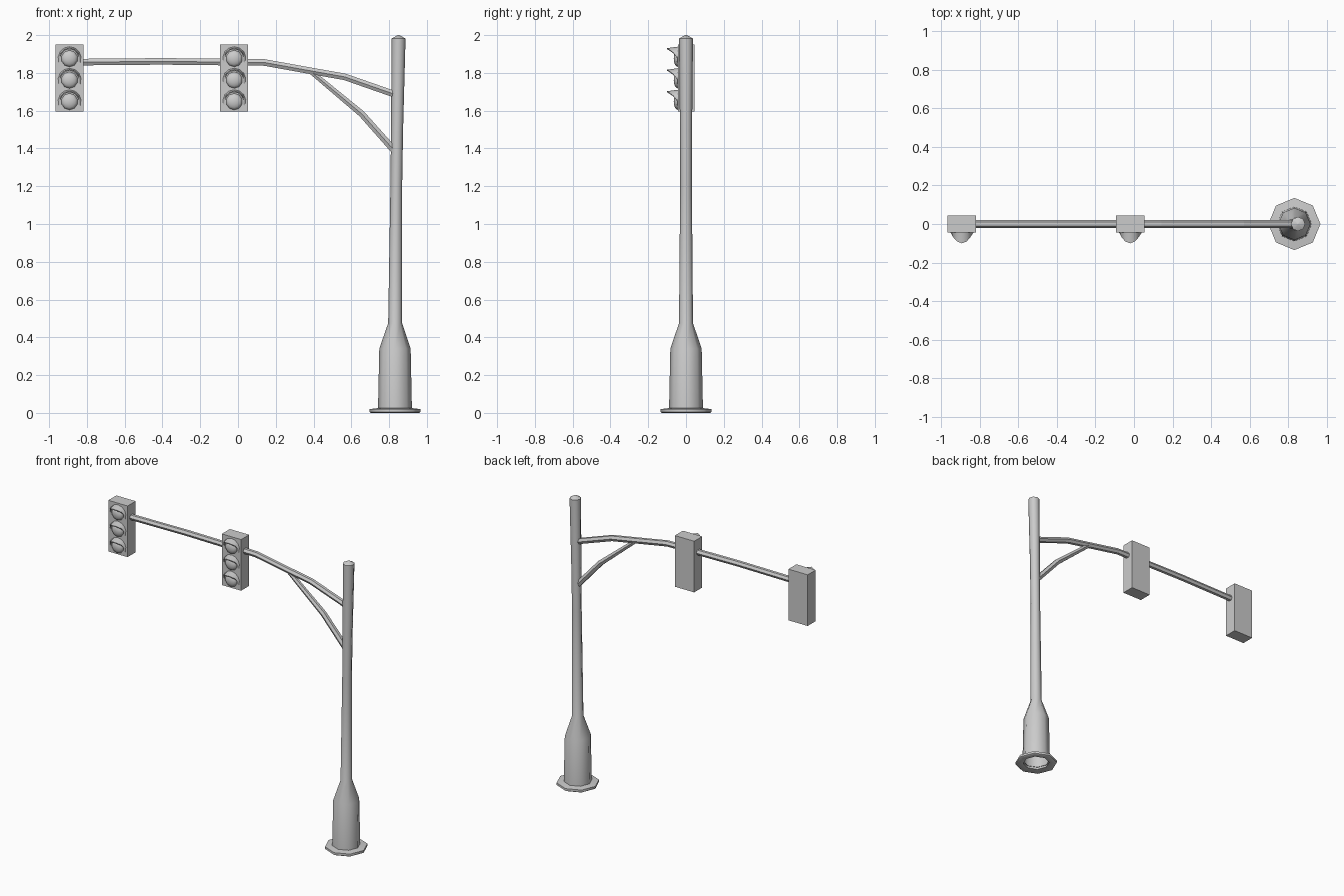
import bpy, bmesh
from math import sin, cos, pi, radians
from mathutils import Vector

if "Cube" in bpy.data.objects:
    bpy.data.objects.remove(bpy.data.objects["Cube"])


def make(name, bm, angle=None):
    bmesh.ops.recalc_face_normals(bm, faces=bm.faces)
    me = bpy.data.meshes.new(name)
    bm.to_mesh(me)
    bm.free()
    ob = bpy.data.objects.new(name, me)
    bpy.context.collection.objects.link(ob)
    if angle:
        bpy.ops.object.select_all(action='DESELECT')
        bpy.context.view_layer.objects.active = ob
        ob.select_set(True)
        bpy.ops.object.shade_smooth_by_angle(angle=radians(angle))
    return ob


def skin(bm, rings, closed=True):
    """Bridge consecutive rings of points with quads."""
    vs = [[bm.verts.new(p) for p in r] for r in rings]
    n = len(vs[0])
    for a, b in zip(vs, vs[1:]):
        for i in range(n if closed else n - 1):
            j = (i + 1) % n
            bm.faces.new((a[i], a[j], b[j], b[i]))
    return vs


def lathe(name, profile, sides=8, cap_top=False):
    """Profile entries are (radius, z, centre x)."""
    bm = bmesh.new()
    vs = skin(bm, [[(x + r * cos(2 * pi * i / sides), r * sin(2 * pi * i / sides), z)
                    for i in range(sides)] for r, z, x in profile])
    if cap_top:
        bm.faces.new(vs[-1])
    return make(name, bm, 50)


def tube(name, path, radii, sides=6):
    """Mitred hexagonal tube along a path in the xz plane."""
    pts = [Vector((x, 0, z)) for x, z in path]
    rings = []
    for k, p in enumerate(pts):
        d0 = (p - pts[k - 1]).normalized() if k else (pts[1] - p).normalized()
        d1 = (pts[k + 1] - p).normalized() if k < len(pts) - 1 else d0
        t = (d0 + d1).normalized()
        up = Vector((-t.z, 0, t.x))
        rings.append([p + radii[k] * (Vector((0, cos(a), 0)) + up * sin(a))
                      for a in (2 * pi * i / sides for i in range(sides))])
    bm = bmesh.new()
    vs = skin(bm, rings)
    bm.faces.new(vs[0])
    bm.faces.new(vs[-1])
    return make(name, bm)


def box(name, x0, x1, y0, y1, z0, z1):
    bm = bmesh.new()
    bmesh.ops.create_cube(bm, size=1)
    for v in bm.verts:
        v.co = ((x0 + x1) / 2 + v.co.x * (x1 - x0), (y0 + y1) / 2 + v.co.y * (y1 - y0),
                (z0 + z1) / 2 + v.co.z * (z1 - z0))
    return make(name, bm)


def lens(name, x, y, z, r):
    bm = bmesh.new()
    bmesh.ops.create_uvsphere(bm, u_segments=10, v_segments=8, radius=r)
    for v in bm.verts:
        v.co = (x + v.co.x, y + v.co.z * 0.5, z + v.co.y)
    return make(name, bm, 60)


def visor(name, x, y, z, segs=8):
    """Hood deepest at the top, fading out at the lower ends."""
    rings = []
    for i in range(segs + 1):
        a = radians(-20 + 220 * i / segs)
        depth = 0.006 + 0.053 * max(0, sin(a)) ** 1.7
        rings.append([(x + r * cos(a), yy, z + r * sin(a)) for r, yy in
                      ((0.063, y), (0.055, y - depth), (0.049, y - depth), (0.052, y))])
    bm = bmesh.new()
    vs = skin(bm, rings)
    bm.faces.new(vs[0])
    bm.faces.new(vs[-1])
    return make(name, bm, 50)


# Base flange and hollow, slightly leaning pole
BX = 0.831
lathe("base_flange", [(0.084, 0.008, BX), (0.128, 0.0, BX), (0.135, 0.005, BX),
                      (0.135, 0.02, BX), (0.086, 0.026, BX)])
lathe("pole", [(0.09, 0.008, BX), (0.083, 0.34, BX), (0.037, 0.475, BX + 0.001),
               (0.031, 1.2, 0.838), (0.032, 1.5, 0.842), (0.037, 1.982, 0.85),
               (0.004, 2.0, 0.85)], cap_top=True)

# Curved mast arm and its brace
tube("mast_arm", [(0.84, 1.683), (0.565, 1.779), (0.39, 1.81), (0.14, 1.855),
                  (-0.4, 1.861), (-0.85, 1.857)], [0.02] * 6)
tube("arm_brace", [(0.84, 1.375), (0.655, 1.583), (0.38, 1.812)], [0.021, 0.02, 0.015])

# Two signal heads, three lamps each
FRONT = -0.043
for side, cx in (("outer", -0.892), ("inner", -0.02)):
    box(side + "_signal_housing", cx - 0.074, cx + 0.074, FRONT, 0.045, 1.595, 1.95)
    for spot, z in (("top", 1.876), ("middle", 1.762), ("bottom", 1.648)):
        lens(f"{side}_{spot}_lens", cx, FRONT, z, 0.044)
        visor(f"{side}_{spot}_visor", cx, FRONT + 0.002, z)
